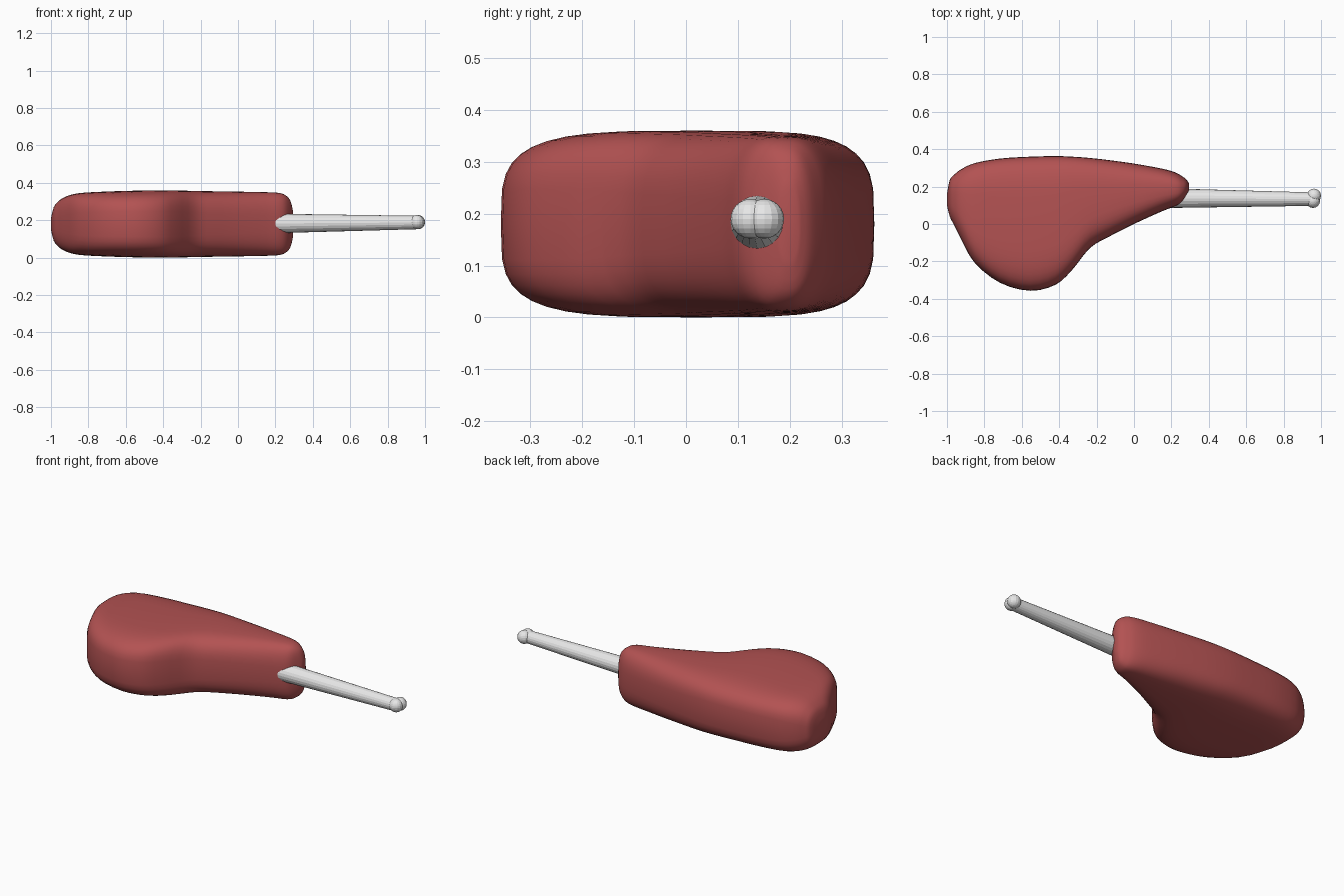
import bpy, bmesh, math
from mathutils import Vector

if "Cube" in bpy.data.objects:
    bpy.data.objects.remove(bpy.data.objects["Cube"], do_unlink=True)


def material(name, rgb):
    mat = bpy.data.materials.new(name)
    mat.use_nodes = True
    color = (*rgb, 1)
    mat.diffuse_color = color
    mat.node_tree.nodes["Principled BSDF"].inputs["Base Color"].default_value = color
    return mat


def add_object(name, bm, mat, smooth):
    bmesh.ops.recalc_face_normals(bm, faces=bm.faces)
    mesh = bpy.data.meshes.new(name)
    for face in bm.faces:
        face.smooth = smooth
    bm.to_mesh(mesh)
    bm.free()
    mesh.materials.append(mat)
    obj = bpy.data.objects.new(name, mesh)
    bpy.context.collection.objects.link(obj)
    return obj


def spline(points, steps):
    """Catmull-Rom curve through the section parameters."""
    out = []
    last = len(points) - 1
    for i in range(last):
        a, b = points[max(i - 1, 0)], points[i]
        c, d = points[i + 1], points[min(i + 2, last)]
        for s in range(steps):
            t = s / steps
            out.append(b + ((c - a) * t + (a * 2 - b * 5 + c * 4 - d) * t**2
                            + (b * 3 - a - c * 3 + d) * t**3) / 2)
    return out + [points[last]]


meat_red = material("meat red", (0.45, 0.085, 0.085))
bone_white = material("bone white", (0.8, 0.8, 0.8))

# Meat: cross-sections along x as (x, back y, front y, half height)
sections = [Vector(s) for s in (
    (-1.0, .16, .10, .03),
    (-.985, .235, .04, .09),
    (-.96, .265, -.01, .122),
    (-.92, .295, -.09, .147),
    (-.85, .326, -.21, .165),
    (-.715, .35, -.315, .173),
    (-.555, .36, -.357, .178),
    (-.42, .363, -.325, .18),
    (-.33, .36, -.245, .179),
    (-.235, .353, -.128, .177),
    (-.13, .341, -.066, .175),
    (0, .323, 0, .173),
    (.15, .296, .068, .17),
    (.22, .276, .095, .166),
    (.255, .257, .118, .153),
    (.28, .238, .155, .125),
    (.294, .217, .18, .07),
)]
MID_Z = .18
SEGMENTS = 40

bm = bmesh.new()
rings = []
for x, back, front, height in spline(sections, 3):
    centre, half = (back + front) / 2, (back - front) / 2
    # Broad sections are boxier than the narrow ones
    power = 2 / (2.3 + 1.5 * min(1, max(0, half / .3)))
    ring = []
    for k in range(SEGMENTS):
        angle = 2 * math.pi * k / SEGMENTS
        c, s = math.cos(angle), math.sin(angle)
        y = centre + half * math.copysign(abs(c) ** power, c)
        z = MID_Z + height * math.copysign(abs(s) ** power, s)
        ring.append(bm.verts.new((x, y, z)))
    rings.append(ring)
for r, q in zip(rings, rings[1:]):
    for k in range(SEGMENTS):
        n = (k + 1) % SEGMENTS
        bm.faces.new((r[k], r[n], q[n], q[k]))
bm.faces.new(rings[0])
bm.faces.new(rings[-1])
add_object("meat", bm, meat_red, True)


# Bone shaft: tapered, slightly tilted rod
start, end = Vector((.2, .138, .183)), Vector((.955, .133, .188))
bm = bmesh.new()
bmesh.ops.create_cone(bm, cap_ends=True, segments=20, radius1=.052,
                      radius2=.036, depth=(end - start).length)
turn = (end - start).to_track_quat("Z", "Y").to_matrix()
bmesh.ops.rotate(bm, matrix=turn, verts=bm.verts)
bmesh.ops.translate(bm, vec=(start + end) / 2, verts=bm.verts)
add_object("bone_shaft", bm, bone_white, False)

# Bone knuckles: two overlapping balls at the tip
for name, spot in (("bone_knuckle_back", (.962, .151, .19)),
                   ("bone_knuckle_front", (.957, .124, .19))):
    bm = bmesh.new()
    bmesh.ops.create_uvsphere(bm, u_segments=16, v_segments=12, radius=.038)
    bmesh.ops.translate(bm, vec=spot, verts=bm.verts)
    add_object(name, bm, bone_white, False)
